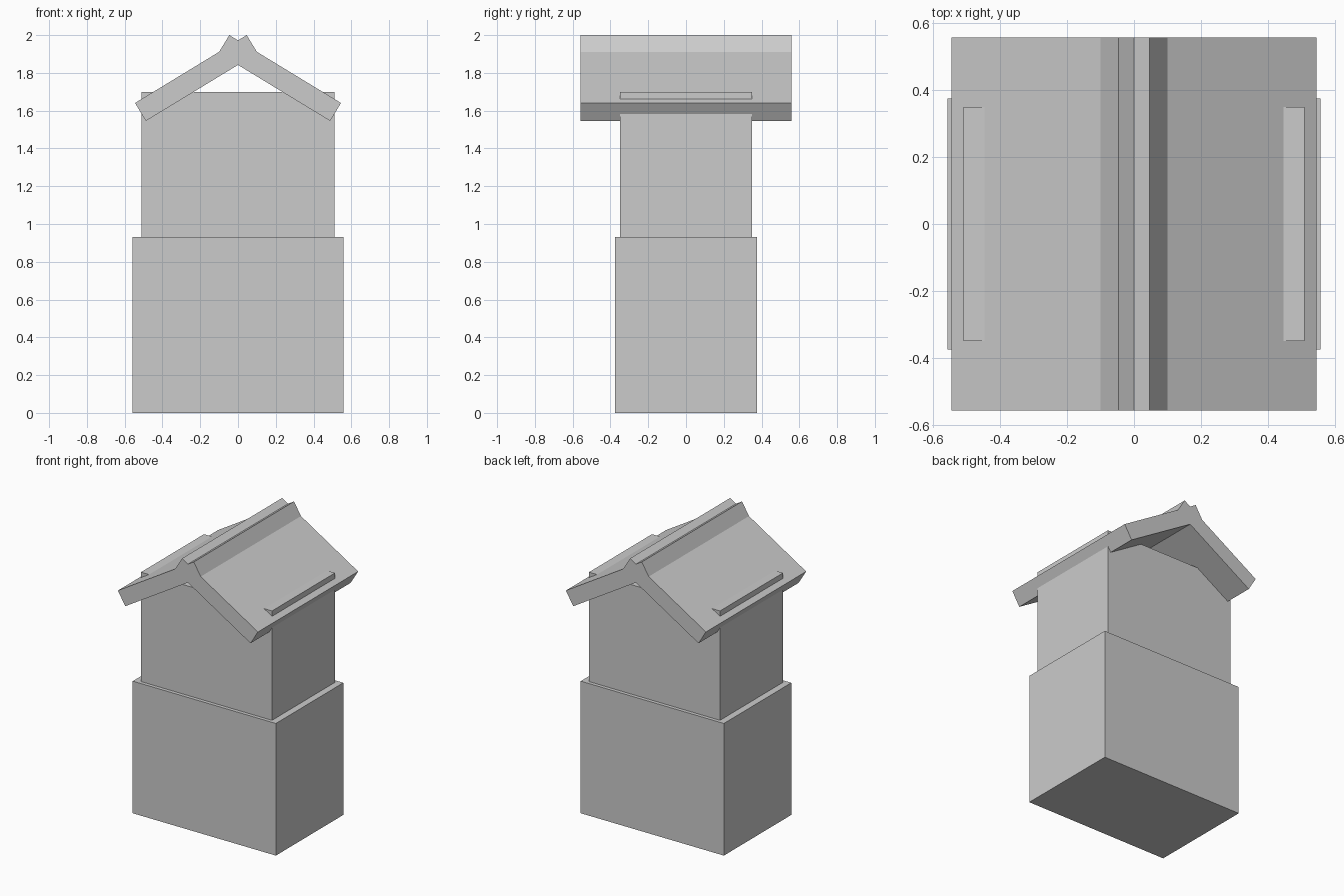
import bpy
import math
from mathutils import Vector

if "Cube" in bpy.data.objects:
    bpy.data.objects.remove(bpy.data.objects["Cube"])


def box(name, size, centre, angle_y=0.0):
    """Add a box of full dimensions `size`, tilted about the y axis."""
    bpy.ops.mesh.primitive_cube_add(size=1, location=centre, rotation=(0, angle_y, 0))
    obj = bpy.context.object
    obj.name = name
    obj.scale = size
    bpy.ops.object.transform_apply(location=False, rotation=True, scale=True)
    return obj


# Stacked body: wide base and narrower upper block
BASE_TOP, UPPER_TOP = 0.93, 1.70
box("base_block", (1.115, 0.75, BASE_TOP), (0, 0, BASE_TOP / 2))
box("upper_block", (1.02, 0.70, UPPER_TOP - BASE_TOP), (0, 0, (BASE_TOP + UPPER_TOP) / 2))

# Two tilted roof slabs that cross at the ridge, leaving a small V notch
TILT = math.radians(31.3)
LENGTH, THICKNESS, DEPTH = 0.692, 0.111, 1.115
along = Vector((math.cos(TILT), 0, -math.sin(TILT)))
normal = Vector((math.sin(TILT), 0, math.cos(TILT)))
ridge_corner = Vector((-0.046, 0, 2.0))
centre = ridge_corner + along * LENGTH / 2 - normal * THICKNESS / 2
for side, label in ((1, "right"), (-1, "left")):
    box(f"roof_slab_{label}", (LENGTH, DEPTH, THICKNESS),
        (side * centre.x, 0, centre.z), side * TILT)
